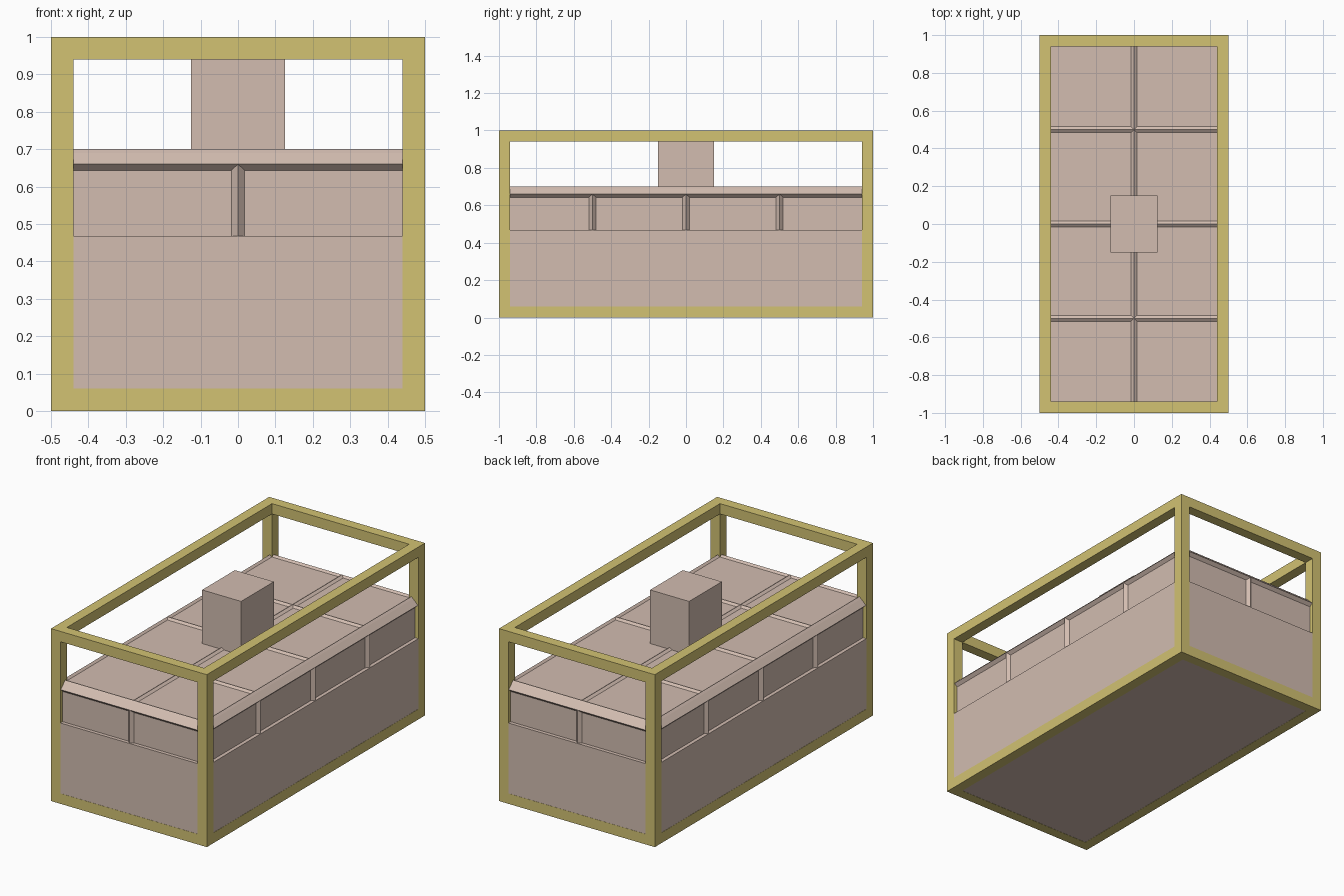
import bpy, bmesh
from itertools import product
from mathutils import Vector

if "Cube" in bpy.data.objects:
    bpy.data.objects.remove(bpy.data.objects["Cube"])


def material(name, rgb):
    m = bpy.data.materials.new(name)
    m.diffuse_color = (*rgb, 1.0)
    m.use_nodes = True
    m.node_tree.nodes["Principled BSDF"].inputs["Base Color"].default_value = m.diffuse_color
    return m


TAN = material("dusty_tan", (0.645, 0.505, 0.435))
OLIVE = material("olive_yellow", (0.645, 0.54, 0.17))


def finish(name, bm, mat):
    bmesh.ops.recalc_face_normals(bm, faces=bm.faces)
    me = bpy.data.meshes.new(name)
    bm.to_mesh(me)
    bm.free()
    me.materials.append(mat)
    ob = bpy.data.objects.new(name, me)
    bpy.context.collection.objects.link(ob)
    return ob


def box(name, lo, hi, mat):
    bm = bmesh.new()
    bmesh.ops.create_cube(bm, size=1)
    lo, hi = Vector(lo), Vector(hi)
    for v in bm.verts:
        v.co = (lo + hi) / 2 + v.co * (hi - lo)
    return finish(name, bm, mat)


def ridge(name, a, b, out, half, height):
    """Triangular strip from a to b, with its crest pointing along out."""
    a, b, out = Vector(a), Vector(b), Vector(out)
    side = (b - a).normalized().cross(out) * half
    bm = bmesh.new()
    ends = [[bm.verts.new(p + o) for o in (-side, out * height, side)] for p in (a, b)]
    for i in range(3):
        j = (i + 1) % 3
        bm.faces.new((ends[0][i], ends[0][j], ends[1][j], ends[1][i]))
    for e in ends:
        bm.faces.new(e)
    return finish(name, bm, TAN)


# Open frame: the edge cells of a 3x3x3 grid, outer skin only
T = 0.06
grid = [(-0.5, -0.5 + T, 0.5 - T, 0.5), (-1, -1 + T, 1 - T, 1), (0, T, 1 - T, 1)]
cells = {c for c in product(range(3), repeat=3) if sum(i != 1 for i in c) >= 2}
bm = bmesh.new()
verts = {}
for c in cells:
    for axis, step in product(range(3), (0, 1)):
        n = list(c)
        n[axis] += 2 * step - 1
        if tuple(n) in cells:
            continue
        u, w = [k for k in range(3) if k != axis]
        face = []
        for du, dw in ((0, 0), (1, 0), (1, 1), (0, 1)):
            k = list(c)
            k[axis] += step
            k[u] += du
            k[w] += dw
            k = tuple(k)
            if k not in verts:
                verts[k] = bm.verts.new([grid[d][k[d]] for d in range(3)])
            face.append(verts[k])
        bm.faces.new(face)
finish("frame", bm, OLIVE)

# Lower body, a hair inside the frame faces
box("lower_body", (-0.499, -0.999, 0.001), (0.499, 0.999, 0.468), TAN)

# Upper body: stacked rectangles give the recessed wall, overhanging rim and top
INSET, TOP = 0.022, 0.689
profile = [(INSET, 0.46), (INSET, 0.643), (0.004, 0.66), (0.034, 0.69),
           (0.046, 0.70), (0.058, TOP)]
bm = bmesh.new()
rings = []
for d, z in profile:
    x, y = 0.5 - d, 1 - d
    rings.append([bm.verts.new((sx * x, sy * y, z))
                  for sx, sy in ((-1, -1), (1, -1), (1, 1), (-1, 1))])
for r0, r1 in zip(rings, rings[1:]):
    for i in range(4):
        j = (i + 1) % 4
        bm.faces.new((r0[i], r0[j], r1[j], r1[i]))
bm.faces.new(rings[0])
bm.faces.new(rings[-1])
finish("upper_body", bm, TAN)

# Ridges dividing the top into panels
ridge("top_ridge_long", (0, -0.95, TOP), (0, 0.95, TOP), (0, 0, 1), 0.015, 0.011)
for y in (-0.5, 0, 0.5):
    ridge("top_ridge_cross", (-0.45, y, TOP), (0.45, y, TOP), (0, 0, 1), 0.015, 0.011)

# Upright ridges dividing the walls into panels
for s in (-1, 1):
    y = s * (1 - INSET)
    ridge("end_wall_ridge", (0, y, 0.465), (0, y, 0.66), (0, s, 0), 0.018, 0.018)
    x = s * (0.5 - INSET)
    for y in (-0.5, 0, 0.5):
        ridge("side_wall_ridge", (x, y, 0.465), (x, y, 0.66), (s, 0, 0), 0.018, 0.018)

# Block standing in the middle of the top
box("top_block", (-0.125, -0.15, 0.68), (0.125, 0.15, 1.0), TAN)
